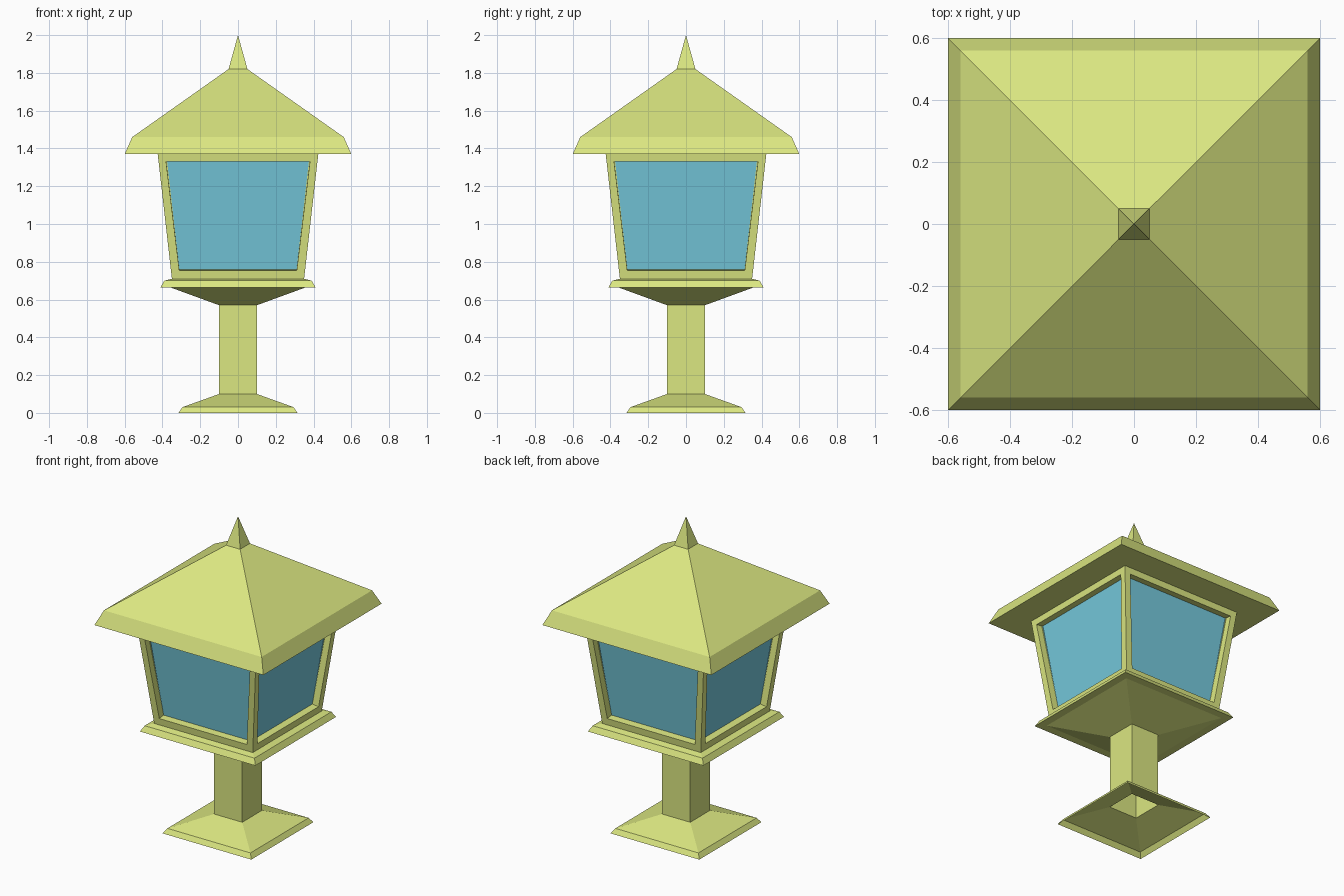
import bpy, bmesh

if "Cube" in bpy.data.objects:
    bpy.data.objects.remove(bpy.data.objects["Cube"])


def material(name, color):
    m = bpy.data.materials.new(name)
    m.diffuse_color = color
    m.use_nodes = True
    m.node_tree.nodes["Principled BSDF"].inputs["Base Color"].default_value = m.diffuse_color
    return m


PAINT = material("green_paint", (0.71, 0.80, 0.22, 1))
GLASS = material("blue_glass", (0.18, 0.59, 0.72, 1))


def square_loft(name, profile):
    """Open flat-sided shell through square rings given as (half width, z)."""
    bm = bmesh.new()
    rings = []
    for r, z in profile:
        if r == 0:
            rings.append([bm.verts.new((0, 0, z))] * 4)
        else:
            rings.append([bm.verts.new((x * r, y * r, z))
                          for x, y in ((-1, -1), (1, -1), (1, 1), (-1, 1))])
    for low, high in zip(rings, rings[1:]):
        for i in range(4):
            j = (i + 1) % 4
            corners = [low[i], low[j], high[j], high[i]]
            bm.faces.new(list(dict.fromkeys(corners)))
    return finish(name, bm)


def finish(name, bm):
    mesh = bpy.data.meshes.new(name)
    bm.to_mesh(mesh)
    bm.free()
    mesh.materials.append(PAINT)
    obj = bpy.data.objects.new(name, mesh)
    bpy.context.collection.objects.link(obj)
    return obj


# Flared foot, hollow underneath, and the square post
square_loft("foot", [(0.315, 0), (0.295, 0.03), (0.10, 0.10)])
square_loft("post", [(0.10, 0.10), (0.10, 0.57)])

# Tapered tray carrying the lantern
square_loft("tray", [(0.10, 0.57), (0.36, 0.665), (0.41, 0.665),
                     (0.39, 0.70), (0.35, 0.71)])

# Lantern body: each side is inset into a frame with a recessed pane
body = square_loft("lantern_body", [(0.35, 0.71), (0.425, 1.37)])
body.data.materials.append(GLASS)
bm = bmesh.new()
bm.from_mesh(body.data)
panes = bm.faces[:]
bmesh.ops.inset_individual(bm, faces=panes, thickness=0.059)
bmesh.ops.inset_individual(bm, faces=panes, thickness=0, depth=-0.045)
for pane in panes:
    pane.material_index = 1
bm.to_mesh(body.data)
bm.free()

# Roof with eave underside, and the pointed finial
square_loft("roof", [(0.425, 1.37), (0.60, 1.37), (0.56, 1.46), (0.05, 1.82)])
square_loft("finial", [(0.05, 1.82), (0, 2.0)])
